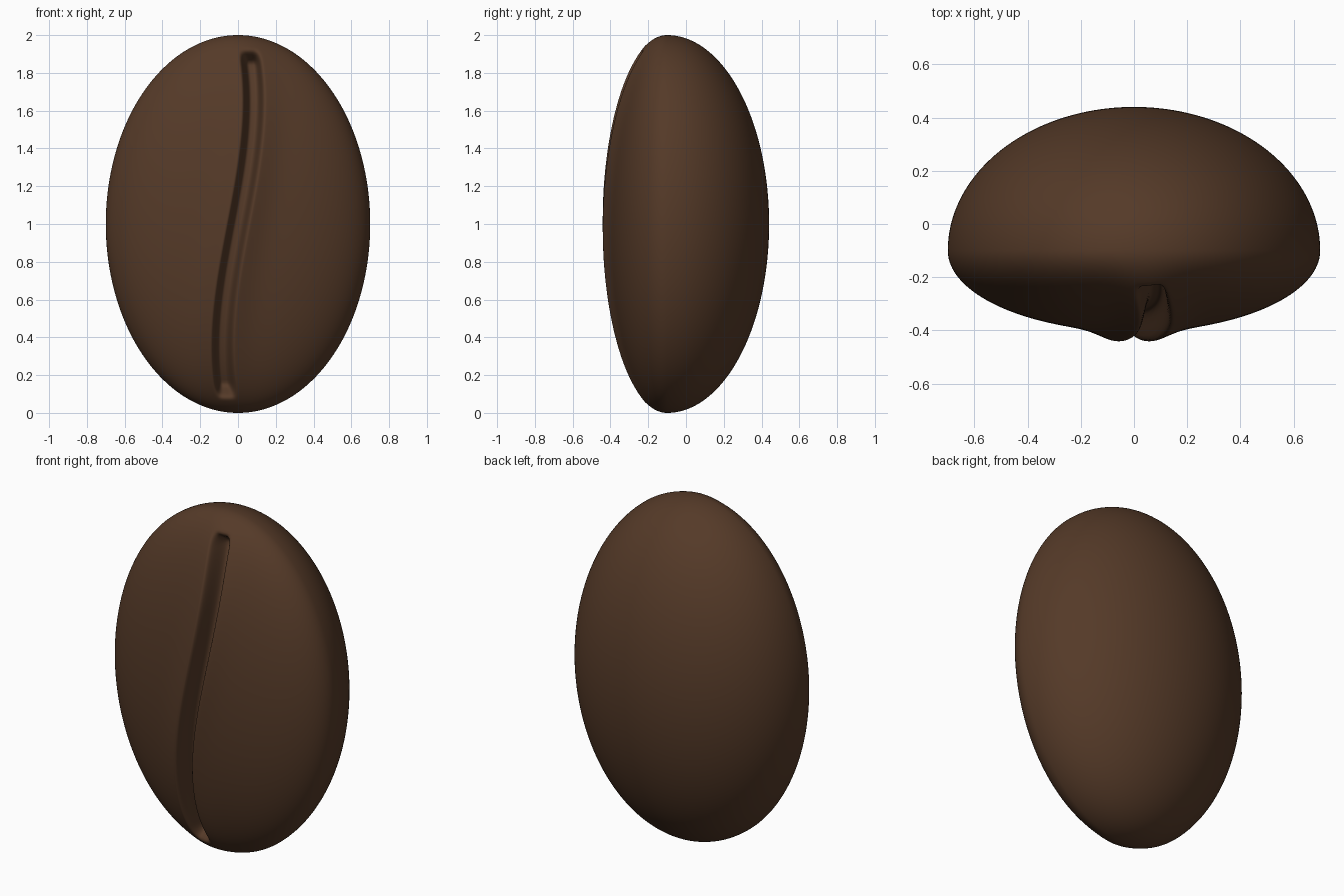
import bpy, bmesh, math

if "Cube" in bpy.data.objects:
    bpy.data.objects.remove(bpy.data.objects["Cube"])

COLS, ROWS = 140, 110
HALF_W, RIM_Y = 0.70, -0.10
BACK_D, FRONT_D = 0.54, 0.305


def crease_x(t):
    """S-shaped path of the crease; t is height from the middle."""
    return 0.19 * t - 0.15 * t ** 3


def smoothstep(lo, hi, v):
    k = min(1.0, max(0.0, (v - lo) / (hi - lo)))
    return k * k * (3 - 2 * k)


def bean_point(i, j, front):
    s = 2 * i / COLS - 1
    a = math.pi / 2 * (0.42 * s + 0.58 * s ** 3)      # columns gather at the crease
    b = math.pi / 2 * (2 * j / ROWS - 1)
    p, q = math.sin(a), math.sin(b)
    w = math.cos(a) * math.cos(b)
    t = q * math.sqrt(1 - p * p / 2)
    x = HALF_W * p * math.sqrt(1 - q * q / 2) + crease_x(t) * w * w
    dome = math.sqrt(max(0.0, 1 - (x / HALF_W) ** 2 - t * t))
    if i in (0, COLS) or j in (0, ROWS):
        dome = 0.0
    if not front:
        return (x, RIM_Y + BACK_D * dome, 1 + t)
    # raised lips with a deep groove between them
    d = x - crease_x(t)
    lip = 0.05 * math.exp(-(d / 0.12) ** 2) * dome
    ends = 1 - smoothstep(0.84, 0.93, abs(t))
    groove = 0.13 * math.exp(-(d / 0.042) ** 4) * ends
    return (x, RIM_Y - FRONT_D * dome - lip + groove, 1 + t)


# Bean body: rounded back shell and flatter creased front shell, joined at the rim
bm = bmesh.new()
for front in (True, False):
    grid = [[bm.verts.new(bean_point(i, j, front)) for i in range(COLS + 1)]
            for j in range(ROWS + 1)]
    for j in range(ROWS):
        for i in range(COLS):
            quad = [grid[j][i], grid[j][i + 1], grid[j + 1][i + 1], grid[j + 1][i]]
            bm.faces.new(quad if front else quad[::-1])
bmesh.ops.remove_doubles(bm, verts=bm.verts, dist=1e-5)
for f in bm.faces:
    f.smooth = True

mesh = bpy.data.meshes.new("coffee_bean")
bm.to_mesh(mesh)
bm.free()
bean = bpy.data.objects.new("coffee_bean", mesh)
bpy.context.collection.objects.link(bean)

# Roasted colour
mat = bpy.data.materials.new("roasted_brown")
mat.diffuse_color = (0.09, 0.042, 0.021, 1)
mat.use_nodes = True
mat.node_tree.nodes["Principled BSDF"].inputs["Base Color"].default_value = mat.diffuse_color
mesh.materials.append(mat)
